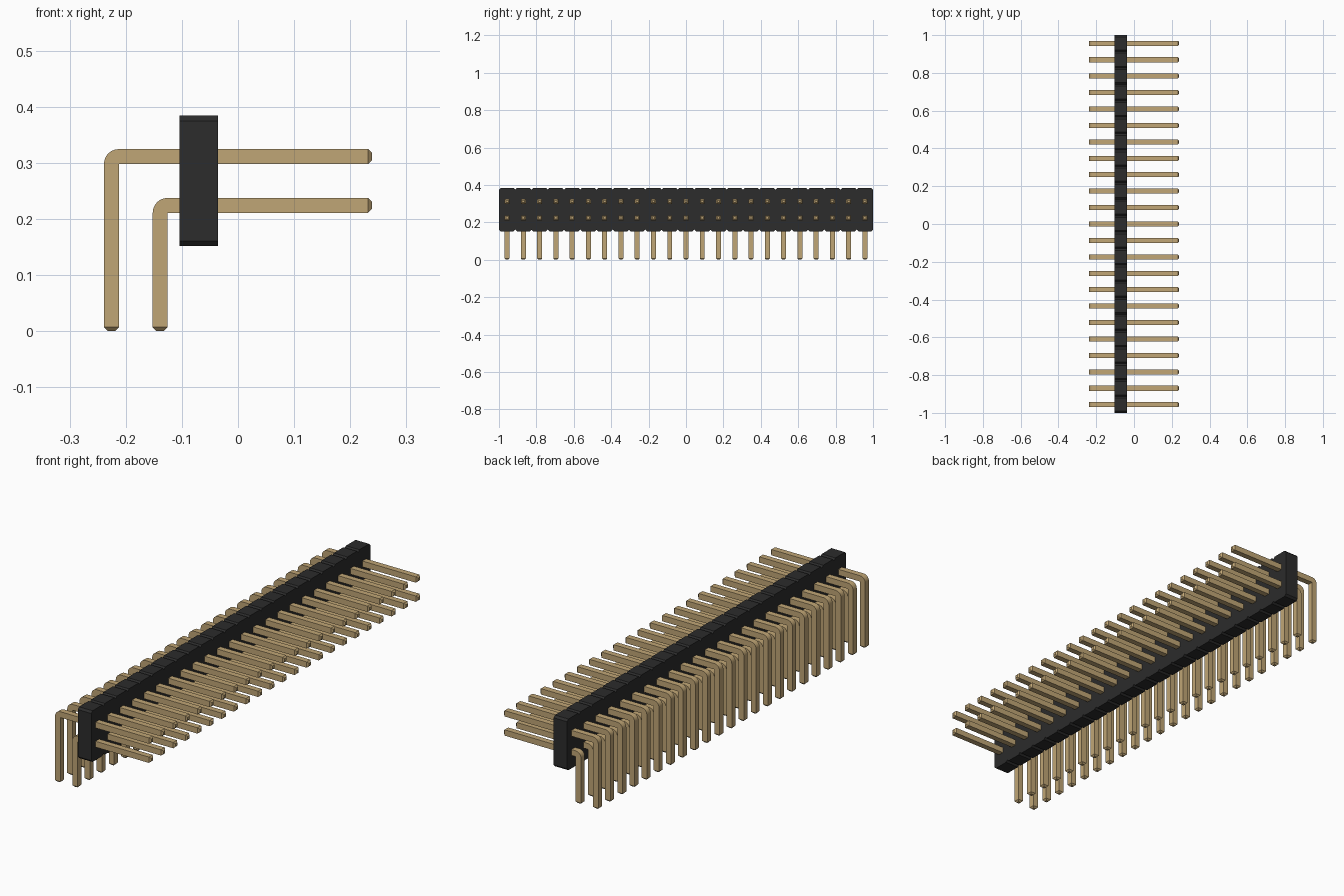
import bpy, bmesh, math

if "Cube" in bpy.data.objects:
    bpy.data.objects.remove(bpy.data.objects["Cube"], do_unlink=True)

COUNT = 23
PITCH = 2 / COUNT
T = 0.0265       # pin thickness
TIP = 0.007      # pin tip chamfer
BEND = 6         # steps in each bend


def material(name, rgb):
    m = bpy.data.materials.new(name)
    m.use_nodes = True
    m.diffuse_color = (*rgb, 1)
    m.node_tree.nodes["Principled BSDF"].inputs["Base Color"].default_value = (*rgb, 1)
    return m


gold = material("pale gold", (0.53, 0.38, 0.18))
black = material("black plastic", (0.025, 0.025, 0.025))


def make_object(name, bm, mat):
    bmesh.ops.remove_doubles(bm, verts=bm.verts, dist=1e-5)
    bmesh.ops.recalc_face_normals(bm, faces=bm.faces)
    mesh = bpy.data.meshes.new(name)
    bm.to_mesh(mesh)
    bm.free()
    mesh.materials.append(mat)
    ob = bpy.data.objects.new(name, mesh)
    bpy.context.collection.objects.link(ob)
    return ob


def pin_row(name, inner_x, inner_z, end_x):
    """Square pin swept around its inner corner, repeated along y."""
    bm = bmesh.new()
    rings = []

    def ring(inner, outer, half):
        pts = [(inner, -half), (outer, -half), (outer, half), (inner, half)]
        rings.append([bm.verts.new((p[0], y, p[1])) for p, y in pts])

    h, s = T / 2, T / 2 - TIP
    # Leg with chamfered foot
    ring((inner_x - TIP, 0), (inner_x - T + TIP, 0), s)
    ring((inner_x, TIP), (inner_x - T, TIP), h)
    # Rounded elbow
    for i in range(BEND + 1):
        a = math.pi - i / BEND * math.pi / 2
        ring((inner_x, inner_z),
             (inner_x + T * math.cos(a), inner_z + T * math.sin(a)), h)
    # Straight contact with chamfered tip
    ring((end_x - TIP, inner_z), (end_x - TIP, inner_z + T), h)
    ring((end_x, inner_z + TIP), (end_x, inner_z + T - TIP), s)
    for a, b in zip(rings, rings[1:]):
        for k in range(4):
            n = (k + 1) % 4
            # The inner side is a single line through the elbow
            if k == 3 and (a[0].co - b[0].co).length < 1e-6:
                continue
            bm.faces.new((a[k], a[n], b[n], b[k]))
    bm.faces.new(rings[0])
    bm.faces.new(rings[-1])
    ob = make_object(name, bm, gold)
    ob.location.y = -PITCH * (COUNT - 1) / 2
    arr = ob.modifiers.new("row", "ARRAY")
    arr.count = COUNT
    arr.use_relative_offset = False
    arr.use_constant_offset = True
    arr.constant_offset_displace = (0, PITCH, 0)
    bpy.ops.object.select_all(action="DESELECT")
    ob.select_set(True)
    bpy.context.view_layer.objects.active = ob
    bpy.ops.object.shade_smooth_by_angle(angle=math.radians(30))


pin_row("upper_pins", -0.2125, 0.298, 0.239)
pin_row("lower_pins", -0.1255, 0.211, 0.239)

# Housing: notched outline pushed through its depth
LOW, HIGH, NOTCH = 0.152, 0.384, 0.009
x0, x1 = -0.104, -0.036
bottom, top = [], []
for i in range(COUNT):
    ya = -1 + i * PITCH
    yb = ya + PITCH
    for y, d in ((ya, NOTCH), (ya + NOTCH, 0), (yb - NOTCH, 0), (yb, NOTCH)):
        if i and y == ya:
            continue
        bottom.append((y, LOW + d))
        top.append((y, HIGH - d))
bm = bmesh.new()
columns = []
for (y, zb), (_, zt) in zip(bottom, top):
    columns.append([bm.verts.new(p) for p in
                    ((x0, y, zb), (x1, y, zb), (x1, y, zt), (x0, y, zt))])
for a, b in zip(columns, columns[1:]):
    for k in range(4):
        n = (k + 1) % 4
        bm.faces.new((a[k], a[n], b[n], b[k]))
bm.faces.new(columns[0])
bm.faces.new(columns[-1])
make_object("housing", bm, black)
